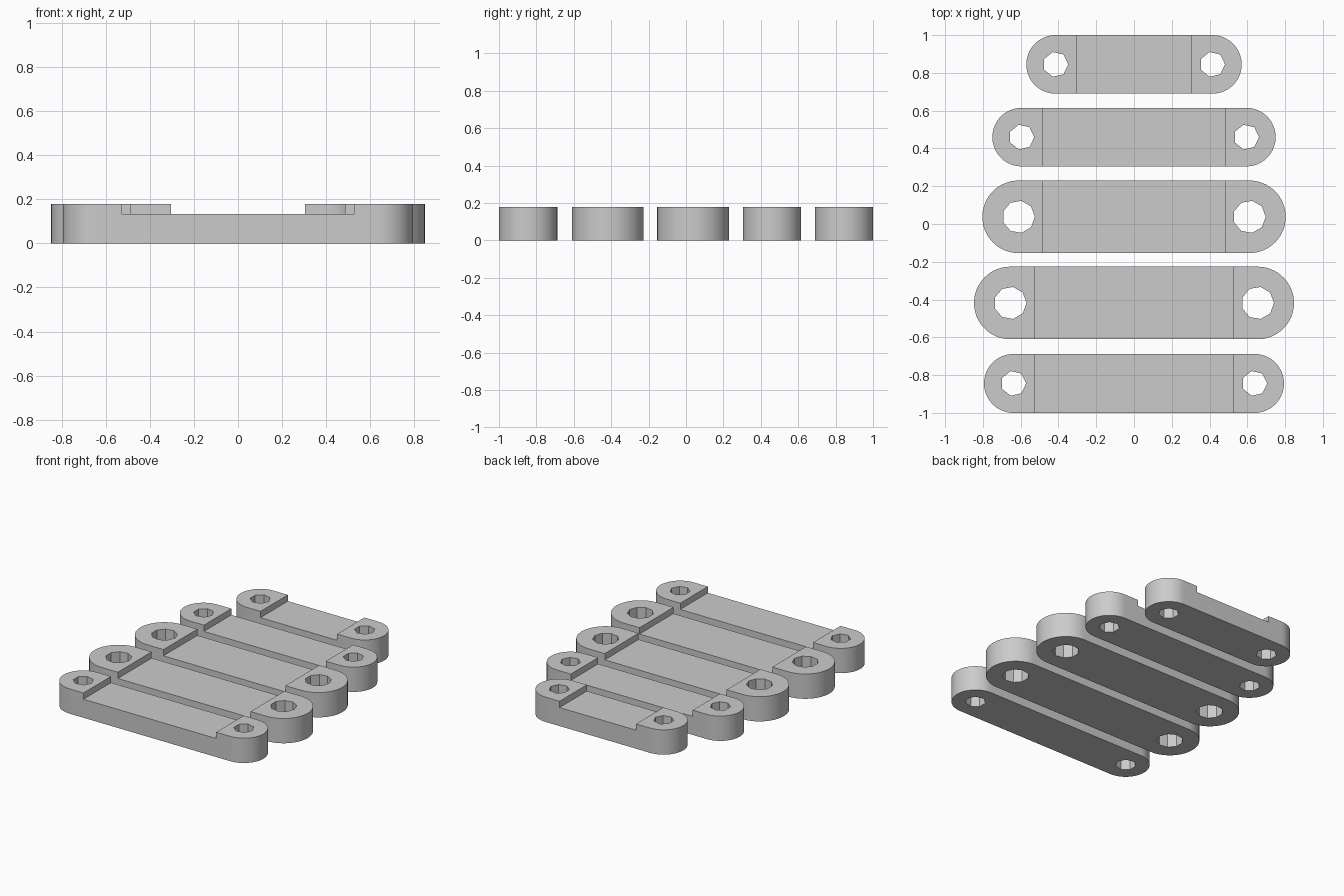
import bpy
import bmesh
from math import cos, sin, pi

if "Cube" in bpy.data.objects:
    bpy.data.objects.remove(bpy.data.objects["Cube"])

TOP = 0.178      # height of the raised ends
RECESS = 0.133   # height of the lowered middle

grey = bpy.data.materials.new("light_grey")
grey.use_nodes = True
grey.diffuse_color = (0.6, 0.6, 0.6, 1)
grey.node_tree.nodes["Principled BSDF"].inputs["Base Color"].default_value = (0.6, 0.6, 0.6, 1)


def prism(name, outline, z0, z1):
    """Extrude a counter-clockwise outline from z0 to z1."""
    bm = bmesh.new()
    face = bm.faces.new([bm.verts.new((x, y, z0)) for x, y in outline])
    side = bmesh.ops.extrude_face_region(bm, geom=[face])["geom"]
    for v in side:
        if isinstance(v, bmesh.types.BMVert):
            v.co.z = z1
    bmesh.ops.recalc_face_normals(bm, faces=bm.faces)
    mesh = bpy.data.meshes.new(name)
    bm.to_mesh(mesh)
    bm.free()
    mesh.materials.append(grey)
    obj = bpy.data.objects.new(name, mesh)
    bpy.context.collection.objects.link(obj)
    return obj


def arc(cx, cy, r, start, sweep, steps):
    return [(cx + r * cos(start + sweep * i / steps),
             cy + r * sin(start + sweep * i / steps)) for i in range(steps + 1)]


def select_only(obj):
    bpy.ops.object.select_all(action='DESELECT')
    obj.select_set(True)
    bpy.context.view_layer.objects.active = obj


def cut(obj, cutter):
    mod = obj.modifiers.new("cut", 'BOOLEAN')
    mod.operation = 'DIFFERENCE'
    mod.solver = 'EXACT'
    mod.object = cutter
    select_only(obj)
    bpy.ops.object.modifier_apply(modifier=mod.name)
    bpy.data.objects.remove(cutter)


def link_bar(name, y, half, r, step, hole_r, hole_sides):
    cx = half - r
    # round-ended bar
    outline = arc(cx, y, r, -pi / 2, pi, 32) + arc(-cx, y, r, pi / 2, pi, 32)
    bar = prism(name, outline, 0, TOP)
    # lowered middle
    w = r + 0.02
    cut(bar, prism("recess_cutter", [(-step, y - w), (step, y - w),
                                     (step, y + w), (-step, y + w)], RECESS, TOP + 0.1))
    # faceted pin holes
    for s in (-1, 1):
        ring = arc(s * cx, y, hole_r, 0, 2 * pi, hole_sides)[:-1]
        cut(bar, prism("hole_cutter", ring, -0.1, TOP + 0.1))
    select_only(bar)
    bpy.ops.object.shade_smooth_by_angle(angle=pi / 6)


# name, centre y, half length, end radius, step x, hole radius, hole sides
link_bar("back_short_link", 0.845, 0.57, 0.155, 0.304, 0.067, 7)
link_bar("back_long_link", 0.46, 0.75, 0.155, 0.484, 0.067, 7)
link_bar("middle_wide_link", 0.038, 0.803, 0.192, 0.484, 0.086, 9)
link_bar("front_wide_link", -0.418, 0.847, 0.192, 0.527, 0.086, 9)
link_bar("front_narrow_link", -0.844, 0.794, 0.156, 0.527, 0.067, 7)
